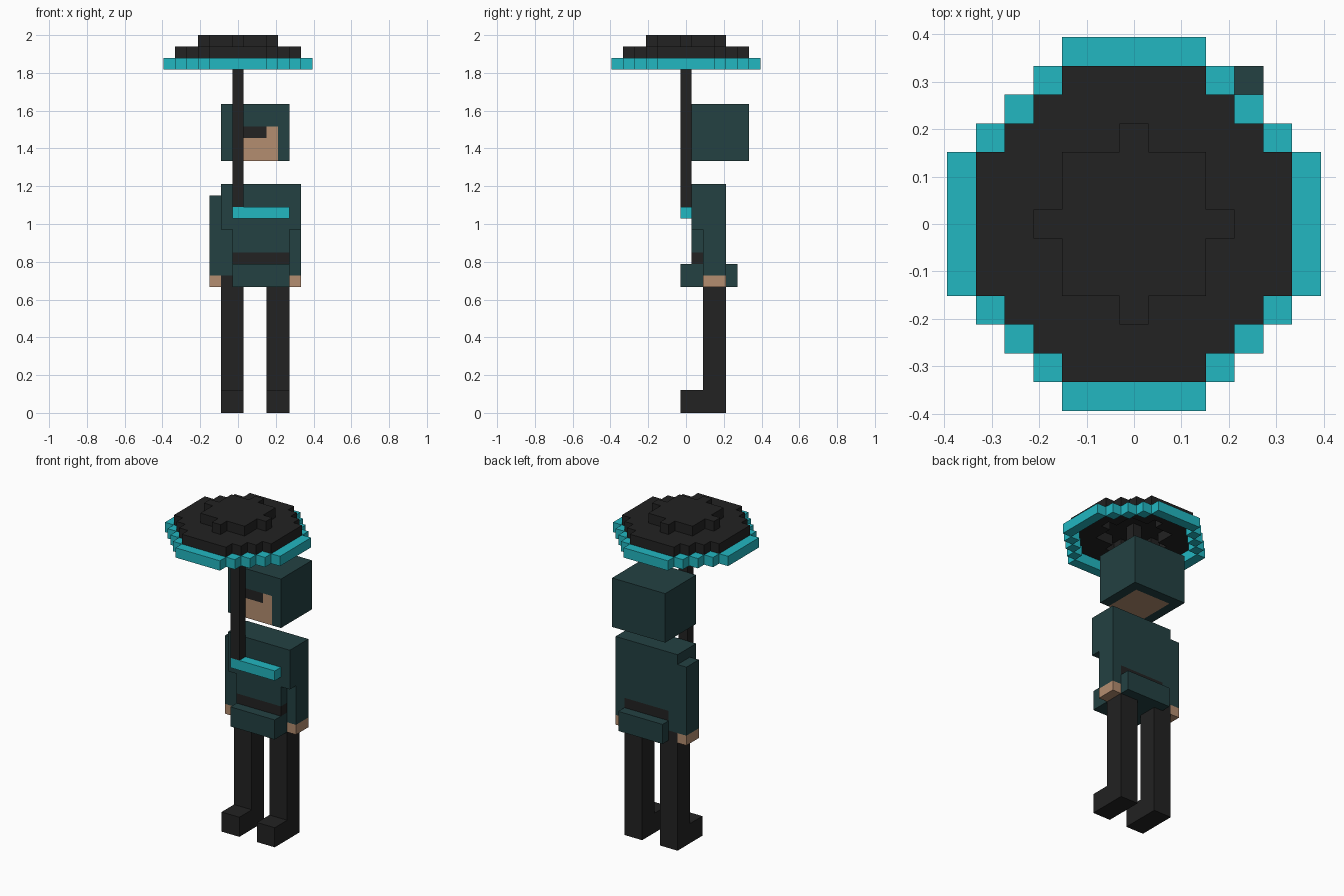
import bpy, bmesh, math
from mathutils import Vector

cube = bpy.data.objects.get("Cube")
if cube:
    bpy.data.objects.remove(cube, do_unlink=True)

U = 2 / 33  # edge of one block


def lin(c):
    c /= 255
    return c / 12.92 if c <= 0.04045 else ((c + 0.055) / 1.055) ** 2.4


def material(name, r, g, b):
    m = bpy.data.materials.new(name)
    m.use_nodes = True
    col = (lin(r), lin(g), lin(b), 1)
    m.diffuse_color = col
    bsdf = next(n for n in m.node_tree.nodes if n.type == 'BSDF_PRINCIPLED')
    bsdf.inputs["Base Color"].default_value = col
    bsdf.inputs["Roughness"].default_value = 0.8
    return m


TEAL = material("dark teal cloth", 35, 65, 66)
BLACK = material("soft black", 34, 34, 34)
CYAN = material("bright cyan", 34, 183, 193)
SKIN = material("skin", 180, 141, 112)


def box(x0, x1, y0, y1, z0, z1):
    """All block cells in an inclusive index range."""
    return {(x, y, z) for x in range(x0, x1 + 1)
            for y in range(y0, y1 + 1) for z in range(z0, z1 + 1)}


def part(name, cells, mat, merge=True):
    """Skin the outside of a set of cells as one mesh."""
    bm = bmesh.new()
    verts = {}

    def vert(p):
        key = tuple(round(c * 2) for c in p)
        if key not in verts:
            verts[key] = bm.verts.new((p.x * U, p.y * U, (p.z + 0.5) * U))
        return verts[key]

    for cell in cells:
        c = Vector(cell)
        for axis in range(3):
            for s in (-1, 1):
                n = Vector((0, 0, 0))
                n[axis] = s
                if tuple(int(v) for v in c + n) in cells:
                    continue
                a = Vector((0, 0, 0))
                a[(axis + 1) % 3] = 0.5
                b = n.cross(a)
                mid = c + n * 0.5
                bm.faces.new([vert(mid + o) for o in (a + b, b - a, -a - b, a - b)])
    bmesh.ops.recalc_face_normals(bm, faces=bm.faces)
    if merge:
        bmesh.ops.dissolve_limit(bm, angle_limit=math.radians(1),
                                 verts=bm.verts, edges=bm.edges)
    me = bpy.data.meshes.new(name)
    bm.to_mesh(me)
    bm.free()
    me.materials.append(mat)
    ob = bpy.data.objects.new(name, me)
    bpy.context.collection.objects.link(ob)
    return ob


# Legs with forward feet
part("right_leg", box(-1, 0, 2, 3, 0, 10) | box(-1, 0, 0, 1, 0, 1)
     | box(-1, -1, 2, 3, 11, 11), BLACK)
part("left_leg", box(3, 4, 2, 3, 0, 10) | box(3, 4, 0, 1, 0, 1), BLACK)

# Coat: hem, belt, body and sleeves
part("coat_hem", box(0, 4, 0, 4, 11, 12), TEAL)
part("belt", box(0, 4, 1, 3, 13, 13), BLACK)
part("coat_body", box(0, 4, 1, 3, 14, 15) | box(-1, 5, 1, 3, 16, 19)
     | box(-1, -1, 2, 3, 12, 15) | box(-2, -2, 2, 3, 12, 18)
     | box(5, 5, 2, 3, 12, 15), TEAL)
for side, x in (("right", -2), ("left", 5)):
    part(side + "_hand", box(x, x, 2, 3, 11, 11), SKIN)

# Head: hood around a skin core with a dark eye patch
core = box(0, 3, 1, 4, 22, 24)
eye = box(0, 2, 1, 1, 24, 24)
part("hood", box(-1, 4, 1, 5, 22, 26) - core, TEAL)
part("face", core - eye, SKIN)
part("eye_patch", eye, BLACK)

# Umbrella pole and handle
part("handle", box(0, 4, 0, 0, 17, 17), CYAN)
part("umbrella_pole", box(0, 0, 0, 0, 18, 31), BLACK)


# Umbrella canopy: three stepped round layers, open underneath
def disc(widths, z):
    """Cells of a disc; widths[i] is the half width of rows +-i."""
    return {(x, y, z) for y in range(1 - len(widths), len(widths))
            for x in range(-widths[abs(y)], widths[abs(y)] + 1)}


OUTER, MIDDLE, CAP = [6, 6, 6, 5, 4, 3, 2], [5, 5, 5, 4, 3, 2], [3, 2, 2, 0]
part("canopy_rim", disc(OUTER, 30) - disc(MIDDLE, 30), CYAN, merge=False)
part("canopy_ring", disc(MIDDLE, 31) - disc(CAP, 31), BLACK, merge=False)
part("canopy_cap", disc(CAP, 32), BLACK, merge=False)
